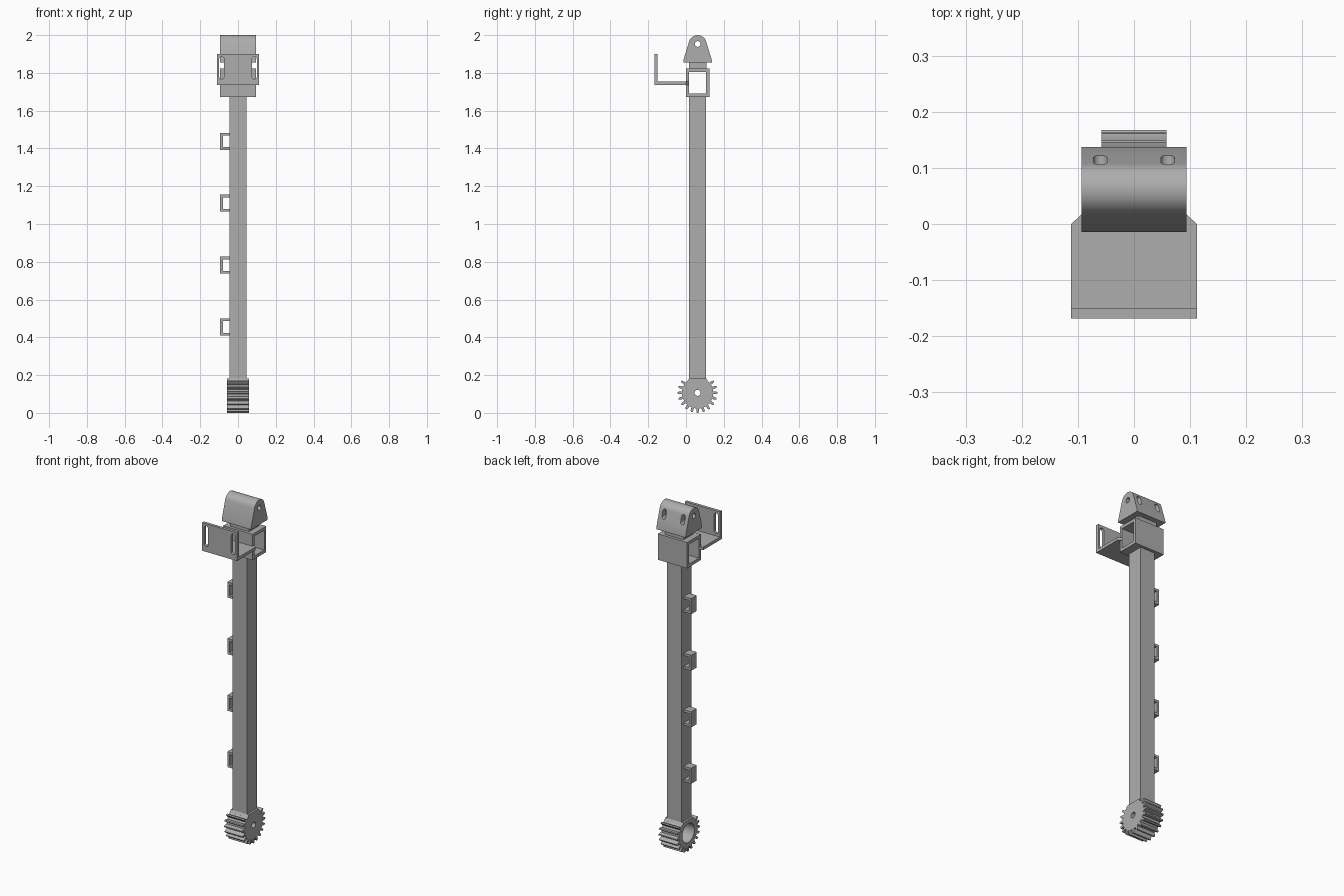
import bpy, bmesh, math
from mathutils import Vector

if "Cube" in bpy.data.objects:
    bpy.data.objects.remove(bpy.data.objects["Cube"], do_unlink=True)

grey = bpy.data.materials.new("plain grey")
grey.use_nodes = True
COLOUR = (0.42, 0.42, 0.42, 1)
grey.diffuse_color = COLOUR
grey.node_tree.nodes["Principled BSDF"].inputs["Base Color"].default_value = COLOUR

CY = 0.0615  # depth of the column's centre line


def prism(name, points, axis, lo, hi):
    """Extrude a 2D outline along x (points are y, z) or y (points are x, z) or z (x, y)."""
    place = {"x": lambda p: (lo, p[0], p[1]),
             "y": lambda p: (p[0], lo, p[1]),
             "z": lambda p: (p[0], p[1], lo)}[axis]
    step = Vector([hi - lo if a == axis else 0 for a in "xyz"])
    bm = bmesh.new()
    face = bm.faces.new([bm.verts.new(place(p)) for p in points])
    new = bmesh.ops.extrude_face_region(bm, geom=[face])["geom"]
    bmesh.ops.translate(bm, vec=step, verts=[g for g in new if isinstance(g, bmesh.types.BMVert)])
    bmesh.ops.recalc_face_normals(bm, faces=bm.faces)
    mesh = bpy.data.meshes.new(name)
    bm.to_mesh(mesh)
    bm.free()
    mesh.materials.append(grey)
    ob = bpy.data.objects.new(name, mesh)
    bpy.context.collection.objects.link(ob)
    return ob


def rect(a0, a1, b0, b1):
    return [(a0, b0), (a1, b0), (a1, b1), (a0, b1)]


def arc(ca, cb, r, start, end, n):
    angles = [math.radians(start + (end - start) * i / n) for i in range(n + 1)]
    return [(ca + r * math.cos(t), cb + r * math.sin(t)) for t in angles]


def circle(ca, cb, r, n=32):
    return arc(ca, cb, r, 0, 360, n)[:-1]


def slot(ca, r, b0, b1):
    """Upright slot with round ends."""
    return arc(ca, b1 - r, r, 0, 180, 10) + arc(ca, b0 + r, r, 180, 360, 10)


def cut(ob, *cutters):
    bpy.context.view_layer.objects.active = ob
    for c in cutters:
        c.hide_render = True
        m = ob.modifiers.new("cut", "BOOLEAN")
        m.operation, m.solver, m.object = "DIFFERENCE", "EXACT", c
        bpy.ops.object.modifier_apply(modifier=m.name)
        bpy.data.objects.remove(c, do_unlink=True)


def smooth(ob):
    bpy.ops.object.select_all(action="DESELECT")
    ob.select_set(True)
    bpy.context.view_layer.objects.active = ob
    bpy.ops.object.shade_smooth_by_angle(angle=math.radians(25))


# Column
prism("column", rect(-0.046, 0.046, CY - 0.045, CY + 0.045), "z", 0.17, 1.675)

# Gear foot: teeth all round except where the column stands
GZ, ROOT, TIP, TOP = 0.106, 0.083, 0.106, 0.17
outline = []
for i in range(-7, 8):
    mid = 18 * i - 90
    for offset, r in ((-5, ROOT), (-3.6, TIP - 0.006), (-1.8, TIP), (1.8, TIP), (3.6, TIP - 0.006), (5, ROOT)):
        t = math.radians(mid + offset)
        outline.append((CY + r * math.cos(t), GZ + r * math.sin(t)))
side = math.sqrt(ROOT ** 2 - (TOP - GZ) ** 2)
outline += [(CY + s * side, TOP) for s in (1, -1)]
gear = prism("gear_foot", outline, "x", -0.058, 0.058)
cut(gear, prism("bore", circle(CY, GZ, 0.016), "x", -0.1, 0.1),
    prism("recess", circle(CY, GZ, 0.055), "x", -0.1, 0.035))
smooth(gear)

# Tapered collar between gear and column
prism("collar", [(CY - 0.053, TOP - 0.005), (CY + 0.053, TOP - 0.005), (CY + 0.053, TOP),
                 (CY + 0.045, TOP + 0.012), (CY - 0.045, TOP + 0.012), (CY - 0.053, TOP)],
      "x", -0.058, 0.058)

# Side loops
for n, z in enumerate((0.455, 0.782, 1.11, 1.438)):
    h, t = 0.045, 0.014
    prism("side_loop_%d" % (n + 1),
          [(-0.045, z - h), (-0.094, z - h), (-0.094, z + h), (-0.045, z + h),
           (-0.045, z + h - t), (-0.094 + t, z + h - t), (-0.094 + t, z - h + t), (-0.045, z - h + t)],
          "y", CY - 0.025, CY + 0.025)

# Square sleeve, open left to right
sleeve = prism("cross_sleeve", rect(CY - 0.0625, CY + 0.0625, 1.673, 1.823), "x", -0.094, 0.094)
cut(sleeve, prism("opening", rect(CY - 0.045, CY + 0.045, 1.691, 1.805), "x", -0.2, 0.2))

# Front bracket: tray with clipped corners and a slotted upright plate
prism("bracket_tray", [(-0.112, -0.168), (0.112, -0.168), (0.112, 0), (0.094, 0.0165),
                       (-0.094, 0.0165), (-0.112, 0)], "z", 1.737, 1.754)
plate = prism("bracket_plate", rect(-0.112, 0.112, 1.754, 1.9), "y", -0.168, -0.151)
cut(plate, *[prism("slot", slot(s * 0.087, 0.013, 1.767, 1.886), "y", -0.2, -0.1) for s in (-1, 1)])
smooth(plate)

# Neck
prism("neck", rect(CY - 0.046, CY + 0.046, 1.82, 1.858), "x", -0.06, 0.06)

# Rounded hinge cap
HZ, R = 1.953, 0.047
cap = prism("hinge_cap", [(CY - 0.076, 1.865), (CY - 0.076, 1.855), (CY + 0.076, 1.855), (CY + 0.076, 1.865)]
            + arc(CY, HZ, R, 17, 163, 24), "x", -0.094, 0.094)
cut(cap, prism("pin_hole", circle(CY, HZ, 0.015, 24), "x", -0.2, 0.2),
    *[prism("bolt_slot", slot(s * 0.06, 0.012, 1.915, 1.968), "y", CY + 0.022, 0.2) for s in (-1, 1)])
smooth(cap)
